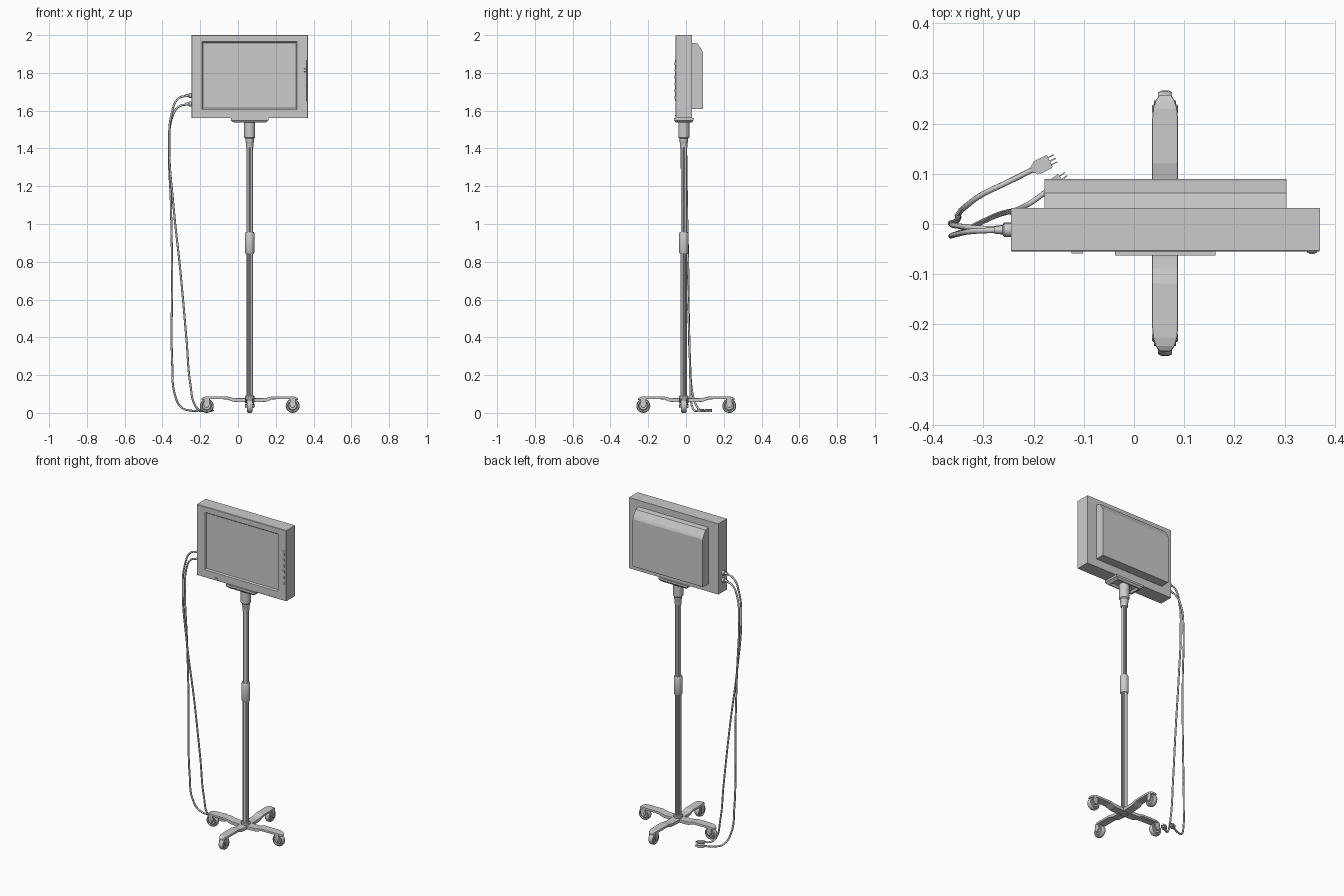
import bpy, bmesh, math
from mathutils import Vector, Matrix

if "Cube" in bpy.data.objects:
    bpy.data.objects.remove(bpy.data.objects["Cube"])

PX, PY = 0.062, -0.0115          # pole axis


def make(name, bm, smooth=None, bevel=0, mat=None):
    if mat:
        bm.transform(mat)
    bmesh.ops.recalc_face_normals(bm, faces=bm.faces)
    me = bpy.data.meshes.new(name)
    bm.to_mesh(me)
    bm.free()
    ob = bpy.data.objects.new(name, me)
    bpy.context.collection.objects.link(ob)
    if smooth:
        bpy.ops.object.select_all(action='DESELECT')
        ob.select_set(True)
        bpy.context.view_layer.objects.active = ob
        bpy.ops.object.shade_smooth_by_angle(angle=math.radians(smooth))
    if bevel:
        m = ob.modifiers.new("bevel", 'BEVEL')
        m.width, m.segments, m.limit_method = bevel, 2, 'ANGLE'
    return ob


def loft(name, rings, **kw):
    """Skin closed rings of equal length and cap both ends."""
    bm = bmesh.new()
    vs = [[bm.verts.new(p) for p in r] for r in rings]
    n = len(vs[0])
    for a, b in zip(vs, vs[1:]):
        for i in range(n):
            j = (i + 1) % n
            bm.faces.new((a[i], a[j], b[j], b[i]))
    bm.faces.new(vs[0])
    bm.faces.new(vs[-1])
    return make(name, bm, **kw)


def box(name, x0, x1, y0, y1, z0, z1, **kw):
    return loft(name, [[(x0, y0, z), (x1, y0, z), (x1, y1, z), (x0, y1, z)] for z in (z0, z1)], **kw)


def turned(name, profile, mat, n=24):
    """Solid of revolution about z from (radius, z) points."""
    rings = [[(r * math.cos(2 * math.pi * i / n), r * math.sin(2 * math.pi * i / n), z)
              for i in range(n)] for r, z in profile]
    return loft(name, rings, mat=mat, smooth=35)


def rect(x0, x1, z0, z1, y):
    return [(x0, y, z0), (x1, y, z0), (x1, y, z1), (x0, y, z1)]


# Monitor cabinet with recessed screen
loft("monitor_cabinet", [
    rect(-.245, .37, 1.56, 2.0, .032),
    rect(-.245, .37, 1.56, 2.0, -.053),
    rect(-.243, .368, 1.562, 1.998, -.055),
    rect(-.19, .313, 1.607, 1.965, -.055),
    rect(-.184, .307, 1.613, 1.959, -.047)])

# Rear housing with sloped top
side = [(.03, 1.61), (.088, 1.61), (.09, 1.613), (.09, 1.905), (.085, 1.918), (.062, 1.955), (.03, 1.96)]
loft("rear_housing", [[(x, y, z) for y, z in side] for x in (-.178, .304)])

# Control strip, buttons and power light
box("control_strip", .345, .364, -.0575, -.05, 1.65, 1.87, bevel=.001)
for i in range(6):
    z = 1.67 + i * .036
    box("control_button", .349, .360, -.060, -.055, z - .008, z + .008, bevel=.001)
box("power_light", -.124, -.102, -.059, -.05, 1.572, 1.578)

# Mounting tray under the monitor
def tray(dx, dy, z):
    return [(PX + sx * dx, PY + sy * dy, z) for sx, sy in ((-1, -1), (1, -1), (1, 1), (-1, 1))]

loft("mounting_tray", [tray(.07, .028, 1.549), tray(.078, .036, 1.537), tray(.084, .042, 1.537),
                       tray(.1, .051, 1.548), tray(.1, .051, 1.561)])

# Pole: grooved tube, sleeve, collars, hub
post = Matrix.Translation((PX, PY, 0))
def grooved(r, z, n=32):
    return [((r if i % 4 else r - .003) * math.cos(2 * math.pi * i / n),
             (r if i % 4 else r - .003) * math.sin(2 * math.pi * i / n), z) for i in range(n)]

loft("lower_pole", [grooved(.018, .07), grooved(.018, .86)], mat=post)
loft("upper_pole", [grooved(.0165, .95), grooved(.0165, 1.42)], mat=post)
turned("height_sleeve", [(.021, .842), (.025, .85), (.025, .95), (.021, .958)], post)
turned("top_collar", [(.02, 1.405), (.02, 1.43), (.023, 1.435), (.023, 1.452), (.029, 1.458), (.029, 1.55)], post)
turned("base_hub", [(.022, .052), (.026, .056), (.026, .088), (.022, .092)], post)

# Four legs with casters
leg_sections = [(0, .026, .056, .078), (.07, .026, .058, .078), (.09, .026, .06, .08),
                (.12, .026, .072, .087), (.205, .026, .073, .087), (.228, .024, .073, .087),
                (.244, .019, .07, .084), (.255, .012, .066, .078)]
for k in range(4):
    oy = .0015 if k % 2 else PY
    M = Matrix.Translation((PX, oy, 0)) @ Matrix.Rotation(k * math.pi / 2, 4, 'Z')
    loft("base_leg", [[(r, -w, zb), (r, w, zb), (r, w, zt), (r, -w, zt)] for r, w, zb, zt in leg_sections],
         bevel=.003, mat=M)
    A = M @ Matrix.Translation((.2275, 0, .037)) @ Matrix.Rotation(math.pi / 2, 4, 'X')
    turned("caster_wheel", [(.008, -.012), (.02, -.012), (.024, -.009), (.027, -.014), (.033, -.014),
                            (.0365, -.008), (.037, 0), (.0365, .008), (.033, .014), (.027, .014),
                            (.024, .009), (.02, .012), (.008, .012)], A)
    turned("caster_axle", [(.006, -.026), (.009, -.024), (.009, .024), (.006, .026)], A, 16)
    # fork cheeks either side of the wheel
    cheek = [(-.013, .040), (-.017, .01)] + [
        (.012 * math.cos(a), .012 * math.sin(a)) for a in (math.pi * (1.05 + .18 * i) for i in range(6))] + [
        (.017, .01), (.013, .040)]
    for s in (-1, 1):
        loft("caster_fork", [[(x, y, s * w) for x, y in cheek] for w in (.017, .022)], mat=A)
    turned("caster_stem", [(.012, .0705), (.016, .0715), (.016, .08)], M @ Matrix.Translation((.2275, 0, 0)), 16)

# Cables with strain reliefs and floor plugs
def cable(points, r=.0055):
    cu = bpy.data.curves.new("cable", 'CURVE')
    cu.dimensions, cu.bevel_depth, cu.bevel_resolution, cu.resolution_u = '3D', r, 2, 10
    cu.use_fill_caps = True
    sp = cu.splines.new('BEZIER')
    sp.bezier_points.add(len(points) - 1)
    for b, p in zip(sp.bezier_points, points):
        b.co = p
        b.handle_left_type = b.handle_right_type = 'AUTO'
    ob = bpy.data.objects.new("power_cable", cu)
    bpy.context.collection.objects.link(ob)
    # cabinet plug
    S = Matrix.Translation((-.243, points[0][1], points[0][2])) @ Matrix.Rotation(-math.pi / 2, 4, 'Y')
    turned("cabinet_plug", [(.014, 0), (.014, .016), (.009, .019), (.007, .036)], S, 12)
    # floor plug along the last cable direction
    end = Vector(points[-1])
    d = (end - Vector(points[-2])).to_2d().normalized()
    P = Matrix.Translation(end) @ Matrix.Rotation(math.atan2(d.y, d.x), 4, 'Z')
    loft("plug_body", [[(x, -w, -h), (x, w, -h), (x, w, h), (x, -w, h)] for x, w, h in
                       ((-.004, .006, .006), (.008, .014, .008), (.034, .014, .008), (.036, .012, .007))],
         mat=P)
    for y in (-.008, .008):
        box("plug_prong", .034, .049, y - .001, y + .001, -.003, .003, mat=P)
    box("plug_prong", .034, .049, -.0015, .0015, .003, .006, mat=P)


cable([(-.262, -.012, 1.68), (-.315, -.014, 1.665), (-.352, -.02, 1.58), (-.364, -.024, 1.42),
       (-.342, -.015, 1.1), (-.305, .003, .75), (-.272, .018, .38), (-.252, .024, .15),
       (-.225, .032, .035), (-.2, .046, .013), (-.172, .067, .012)])
cable([(-.262, -.011, 1.635), (-.315, -.008, 1.62), (-.35, -.004, 1.56), (-.3645, 0, 1.42),
       (-.355, .005, 1.1), (-.349, .012, .75), (-.348, .022, .25), (-.335, .035, .1),
       (-.3, .06, .03), (-.25, .084, .012), (-.2, .109, .012)])
